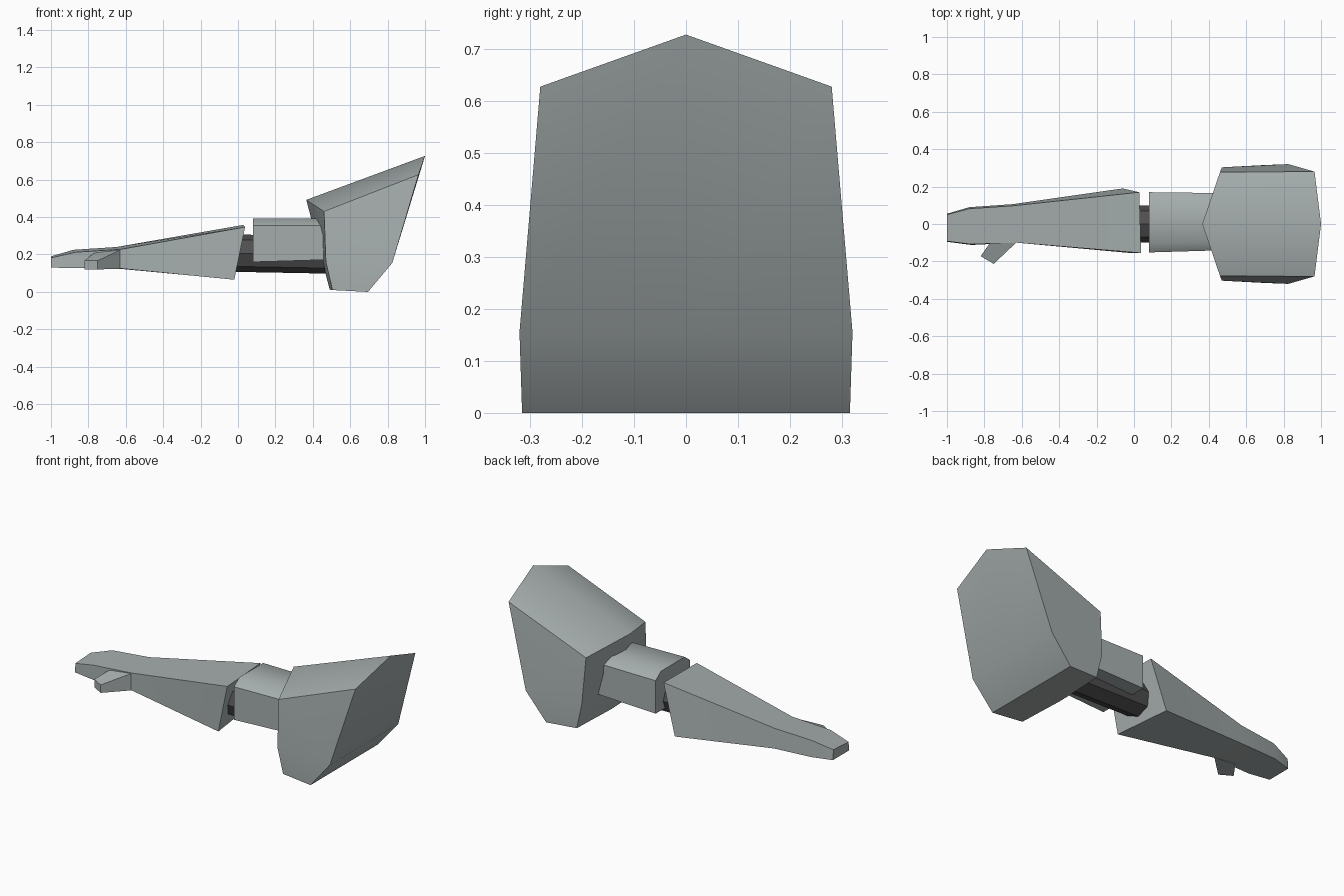
import bpy, bmesh, math

if "Cube" in bpy.data.objects:
    bpy.data.objects.remove(bpy.data.objects["Cube"], do_unlink=True)


def material(name, rgb):
    m = bpy.data.materials.new(name)
    m.use_nodes = True
    m.diffuse_color = (*rgb, 1)
    m.node_tree.nodes["Principled BSDF"].inputs["Base Color"].default_value = (*rgb, 1)
    return m


armour_grey = material("armour grey", (0.38, 0.42, 0.42))
dark_joint = material("dark joint", (0.08, 0.08, 0.08))


def loft(name, sections, mat, angle=40):
    """Skin a row of equal-sized cross-sections; caps are strips of quads."""
    bm = bmesh.new()
    rings = [[bm.verts.new(p) for p in s] for s in sections]
    n = len(rings[0])
    for a, b in zip(rings, rings[1:]):
        for i in range(n):
            j = (i + 1) % n
            bm.faces.new((a[i], a[j], b[j], b[i]))
    for r in (rings[0], rings[-1]):
        for i in range(n // 2 - 1):
            bm.faces.new((r[i], r[i + 1], r[n - 2 - i], r[n - 1 - i]))
    bmesh.ops.recalc_face_normals(bm, faces=bm.faces)
    mesh = bpy.data.meshes.new(name)
    bm.to_mesh(mesh)
    bm.free()
    mesh.materials.append(mat)
    obj = bpy.data.objects.new(name, mesh)
    bpy.context.collection.objects.link(obj)
    bpy.ops.object.select_all(action='DESELECT')
    obj.select_set(True)
    bpy.context.view_layer.objects.active = obj
    bpy.ops.object.shade_smooth_by_angle(angle=math.radians(angle))
    return obj


# Shoulder guard: side profile (x, y half width, z) with a raised middle section
side = [(0.46, 0.278, 0.43), (0.47, 0.303, 0.16), (0.505, 0.30, 0.01),
        (0.695, 0.315, 0.0), (0.825, 0.32, 0.155), (0.965, 0.28, 0.627)]
middle = [(0.365, 0, 0.492), (0.447, 0, 0.18), (0.49, 0, 0.012),
          (0.695, 0, 0.0), (0.825, 0, 0.155), (1.0, 0, 0.727)]
loft("shoulder_guard",
     [[(x, -y, z) for x, y, z in side], middle, side], armour_grey)


# Upper arm: box with a bevelled crown
def upper_arm_section(x, y0, y1, z0):
    return [(x, y0 + 0.05, 0.392), (x, y0, 0.355), (x, y0, z0),
            (x, y1, z0), (x, y1, 0.355), (x, y1 - 0.05, 0.392)]


loft("upper_arm", [upper_arm_section(0.08, -0.152, 0.17, 0.16),
                   upper_arm_section(0.48, -0.14, 0.165, 0.172)], armour_grey)


# Elbow core: eight-sided rod running inside the arm
def rod_section(x, zc, r=0.1):
    return [(x, r * math.cos(k * math.pi / 4), zc + r * math.sin(k * math.pi / 4))
            for k in range(8)]


loft("elbow_core", [rod_section(-0.06, 0.208), rod_section(0.52, 0.197)], dark_joint, 30)

# Forearm and hand: front top, back top, back bottom, front bottom corners
forearm = [
    [(0.038, -0.155, 0.347), (0.028, 0.17, 0.358), (-0.06, 0.19, 0.07), (-0.02, -0.155, 0.065)],
    [(-0.625, -0.1, 0.228), (-0.65, 0.097, 0.24), (-0.65, 0.106, 0.125), (-0.625, -0.1, 0.125)],
    [(-0.87, -0.108, 0.212), (-0.88, 0.082, 0.225), (-0.88, 0.09, 0.13), (-0.87, -0.112, 0.127)],
    [(-1.0, -0.092, 0.182), (-1.0, 0.05, 0.19), (-1.0, 0.055, 0.13), (-1.0, -0.095, 0.13)],
]
loft("forearm_and_hand", forearm, armour_grey, 30)

# Thumb: short tapered block angled forward
thumb = [
    [(-0.755, -0.08, 0.22), (-0.625, -0.095, 0.226), (-0.625, -0.095, 0.124), (-0.755, -0.08, 0.124)],
    [(-0.82, -0.172, 0.167), (-0.75, -0.213, 0.167), (-0.75, -0.213, 0.12), (-0.82, -0.172, 0.12)],
]
loft("thumb", thumb, armour_grey, 30)
